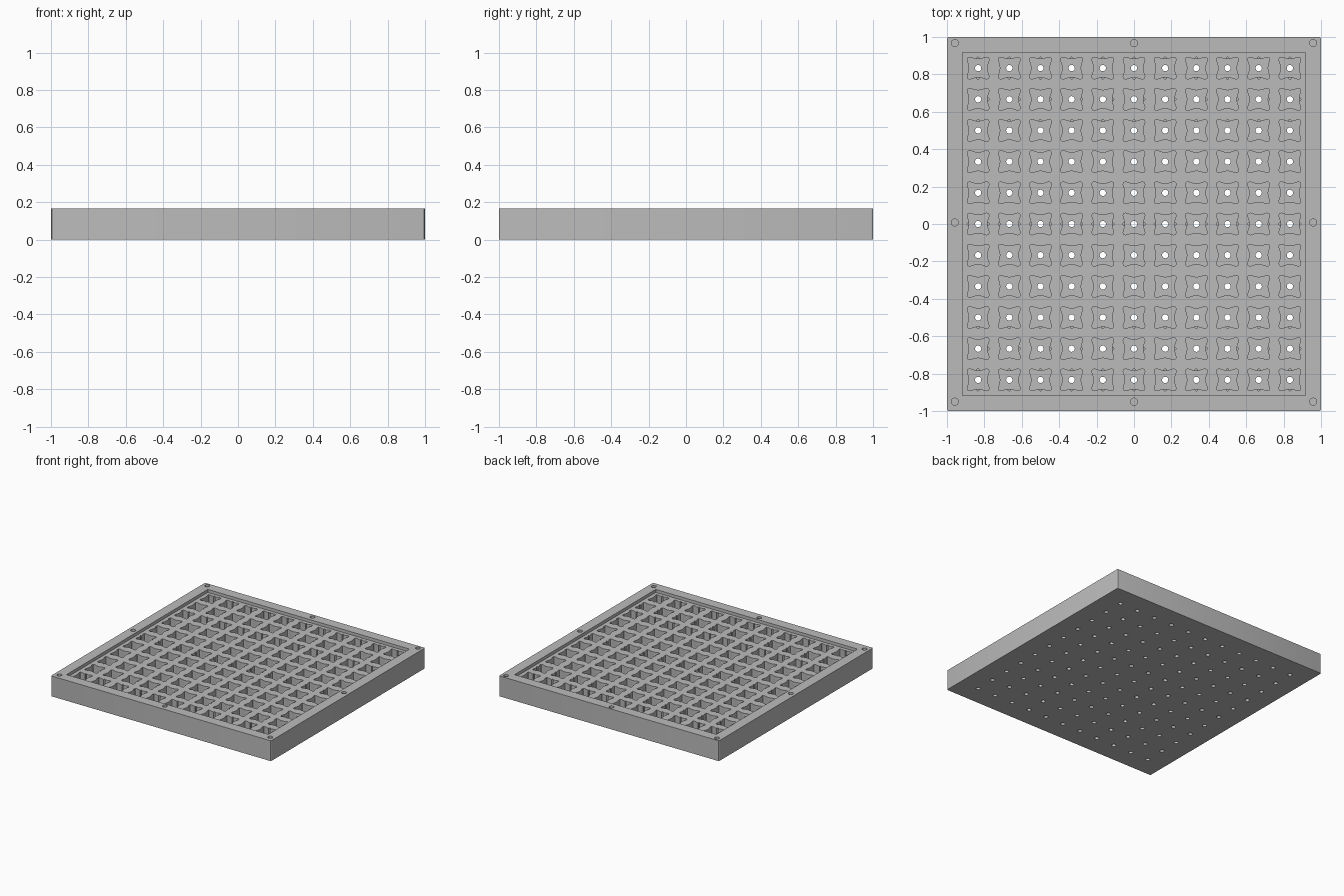
import bpy, bmesh, math
from mathutils import Matrix, Vector

if "Cube" in bpy.data.objects:
    bpy.data.objects.remove(bpy.data.objects["Cube"])

HEIGHT, RECESS, FLOOR = 0.167, 0.142, 0.035
PITCH = 1 / 6
GRID = range(-5, 6)

grey = bpy.data.materials.new("plain grey")
grey.use_nodes = True
colour = (0.5, 0.5, 0.5, 1)
grey.diffuse_color = colour
grey.node_tree.nodes["Principled BSDF"].inputs["Base Color"].default_value = colour


def circle(radius, sides):
    steps = [math.tau * i / sides for i in range(sides)]
    return [(radius * math.cos(a), radius * math.sin(a)) for a in steps]


def prisms(name, outline, centres, low, high):
    """One object holding the outline extruded upwards at every centre."""
    bm = bmesh.new()
    for cx, cy in centres:
        rings = [[bm.verts.new((cx + x, cy + y, z)) for x, y in outline] for z in (low, high)]
        bm.faces.new(rings[0][::-1])
        bm.faces.new(rings[1])
        count = len(outline)
        for i in range(count):
            j = (i + 1) % count
            bm.faces.new((rings[0][i], rings[0][j], rings[1][j], rings[1][i]))
    mesh = bpy.data.meshes.new(name)
    bm.to_mesh(mesh)
    bm.free()
    mesh.materials.append(grey)
    obj = bpy.data.objects.new(name, mesh)
    bpy.context.collection.objects.link(obj)
    return obj


def square(half):
    return [(-half, -half), (half, -half), (half, half), (-half, half)]


def cut(target, cutter):
    mod = target.modifiers.new(cutter.name, "BOOLEAN")
    mod.object, mod.operation, mod.solver = cutter, "DIFFERENCE", "EXACT"
    bpy.context.view_layer.objects.active = target
    bpy.ops.object.modifier_apply(modifier=mod.name)
    bpy.data.objects.remove(cutter)


# Solid tray block with softened vertical corners
tray = prisms("tray", square(1), [(0, 0)], 0, HEIGHT)
bm = bmesh.new()
bm.from_mesh(tray.data)
uprights = [e for e in bm.edges if abs(e.verts[0].co.z - e.verts[1].co.z) > 0.1]
bmesh.ops.bevel(bm, geom=uprights, offset=0.01, segments=3, profile=0.5, affect="EDGES")
bm.to_mesh(tray.data)
bm.free()

# Shallow recess inside the rim
cut(tray, prisms("recess_cutter", square(0.917), [(0, 0)], RECESS, 0.3))

# Pockets with waisted sides and rounded corner ears
quarter = [(0.049, -0.012), (0.048, 0), (0.049, 0.012), (0.052, 0.025), (0.056, 0.035),
           (0.058, 0.045), (0.056, 0.054), (0.054, 0.056), (0.045, 0.058), (0.035, 0.056),
           (0.025, 0.052)]
pocket = []
for turn in range(4):
    spin = Matrix.Rotation(turn * math.pi / 2, 2)
    pocket += [tuple(spin @ Vector(p)) for p in quarter]
centres = [(i * PITCH, j * PITCH) for i in GRID for j in GRID]
cut(tray, prisms("pocket_cutter", pocket, centres, FLOOR, 0.3))

# Round drain holes through the floor
cut(tray, prisms("drain_cutter", circle(0.0167, 20), centres, -0.1, FLOOR + 0.05))

# Small notches at the middle of some pocket sides
notches = []
for cx, cy in centres:
    row = round(cy / PITCH)
    side = 1 if row > 0 else -1
    if abs(row) == 5:
        notches += [(cx, cy + 0.052), (cx, cy - 0.052)]
    elif abs(row) == 3:
        notches.append((cx, cy + side * 0.052))
    elif abs(row) == 4:
        notches.append((cx + 0.052, cy))
    elif row == 0:
        notches += [(cx + 0.052, cy), (cx - 0.052, cy)]
cut(tray, prisms("notch_cutter", circle(0.007, 10), notches, RECESS - 0.05, 0.3))

# Screw holes around the rim
screws = [(x, y) for x in (-0.958, 0, 0.958) for y in (-0.95, 0.008, 0.967) if x or abs(y) > 0.5]
cut(tray, prisms("screw_cutter", circle(0.019, 24), screws, 0.06, 0.3))

# Smooth the curved walls, keep edges sharp
bpy.ops.object.select_all(action="DESELECT")
tray.select_set(True)
bpy.context.view_layer.objects.active = tray
bpy.ops.object.shade_smooth_by_angle(angle=math.radians(30))
